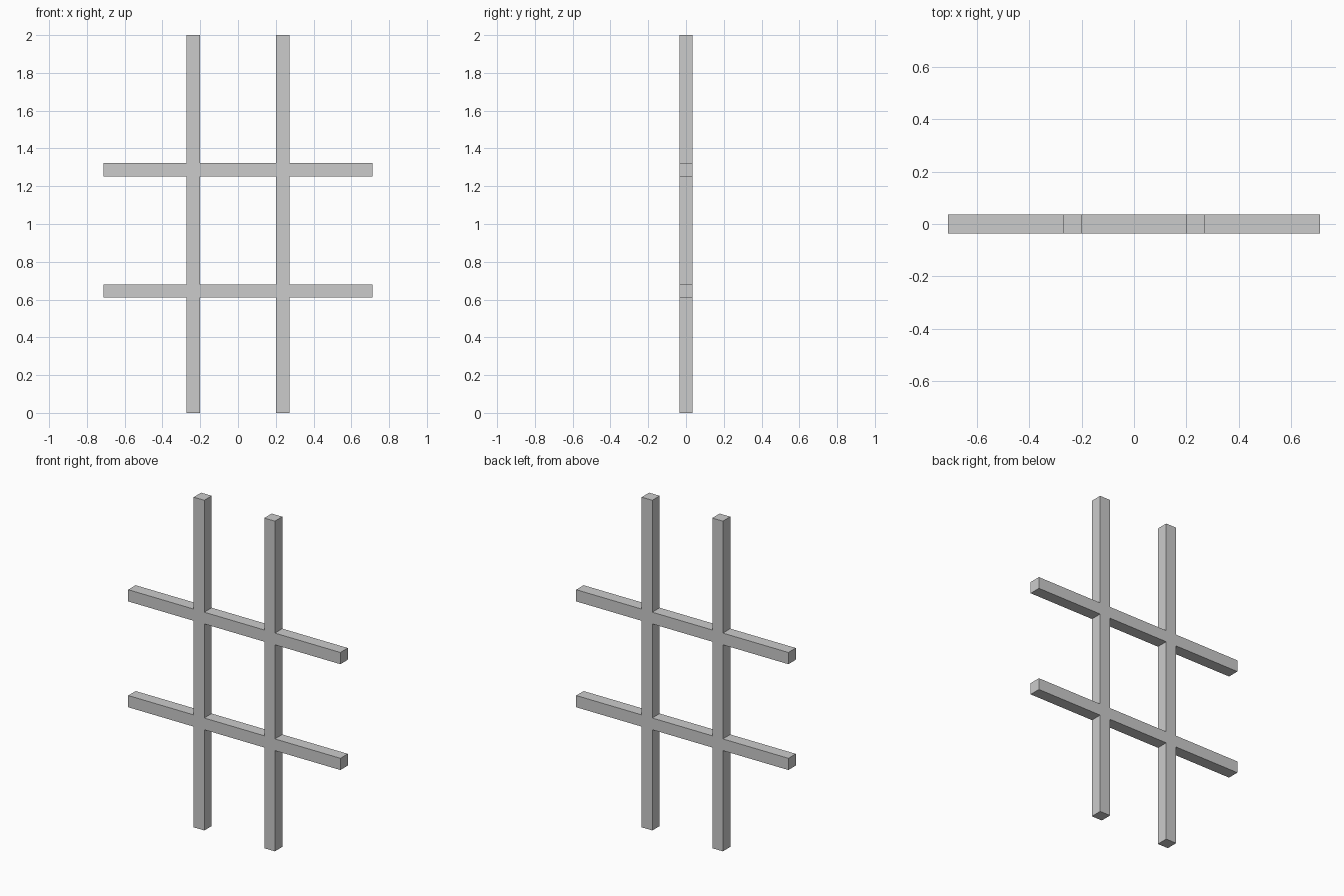
import bpy, bmesh

if "Cube" in bpy.data.objects:
    bpy.data.objects.remove(bpy.data.objects["Cube"])

DEPTH = 0.071
XS = [-0.711, -0.272, -0.201, 0.201, 0.272, 0.711]   # rail ends and post edges
ZS = [0.0, 0.61, 0.681, 1.251, 1.322, 2.0]           # post ends and rail edges

bm = bmesh.new()
verts = {}


def vert(i, k):
    if (i, k) not in verts:
        verts[i, k] = bm.verts.new((XS[i], -DEPTH / 2, ZS[k]))
    return verts[i, k]


# Front outline: odd columns are posts, odd rows are rails
for i in range(5):
    for k in range(5):
        if i % 2 or k % 2:
            bm.faces.new([vert(i, k), vert(i + 1, k), vert(i + 1, k + 1), vert(i, k + 1)])

# Thicken the lattice into square bars with clean joints
extruded = bmesh.ops.extrude_face_region(bm, geom=bm.faces[:], use_keep_orig=True)
back = [g for g in extruded["geom"] if isinstance(g, bmesh.types.BMVert)]
bmesh.ops.translate(bm, verts=back, vec=(0, DEPTH, 0))
bmesh.ops.recalc_face_normals(bm, faces=bm.faces[:])

mesh = bpy.data.meshes.new("lattice_frame")
bm.to_mesh(mesh)
bm.free()
lattice = bpy.data.objects.new("lattice_frame", mesh)
bpy.context.collection.objects.link(lattice)
